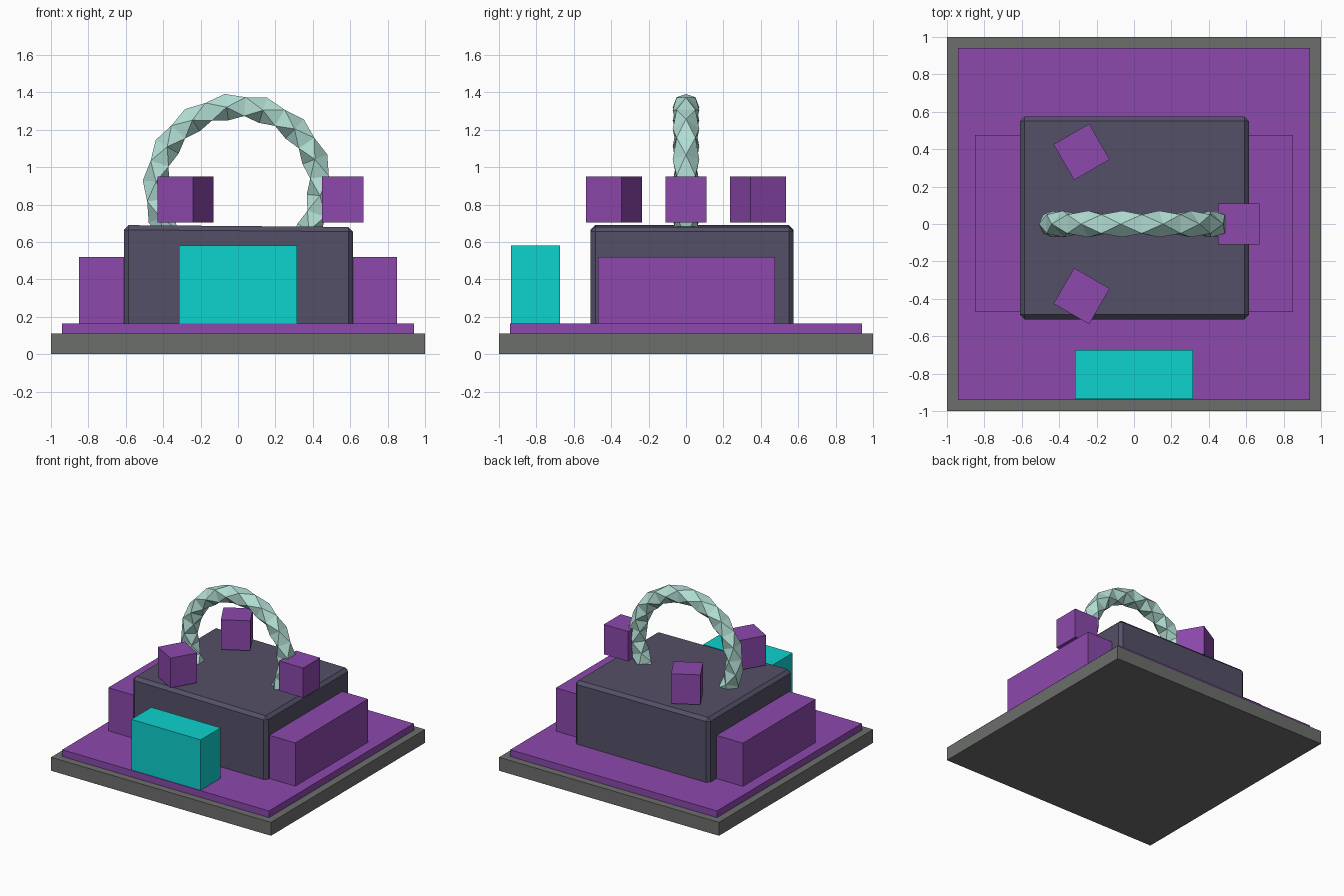
import bpy, bmesh
from math import cos, sin, pi, radians

if "Cube" in bpy.data.objects:
    bpy.data.objects.remove(bpy.data.objects["Cube"], do_unlink=True)


def material(name, rgb):
    m = bpy.data.materials.new(name)
    m.use_nodes = True
    m.diffuse_color = (*rgb, 1)
    m.node_tree.nodes["Principled BSDF"].inputs["Base Color"].default_value = (*rgb, 1)
    return m


grey = material("stone grey", (0.15, 0.156, 0.15))
purple = material("purple", (0.262, 0.065, 0.413))
cyan = material("cyan", (0.004, 0.645, 0.61))
slate = material("dark slate", (0.089, 0.08, 0.136))
mint = material("pale mint", (0.445, 0.73, 0.658))


def add(name, bm, mat):
    bmesh.ops.recalc_face_normals(bm, faces=bm.faces)
    mesh = bpy.data.meshes.new(name)
    bm.to_mesh(mesh)
    bm.free()
    mesh.materials.append(mat)
    ob = bpy.data.objects.new(name, mesh)
    bpy.context.collection.objects.link(ob)
    return ob


def box(name, mat, low, high):
    """Box between two opposite corners, origin at its centre."""
    bm = bmesh.new()
    bmesh.ops.create_cube(bm, size=1)
    bmesh.ops.scale(bm, vec=[h - l for l, h in zip(low, high)], verts=bm.verts)
    ob = add(name, bm, mat)
    ob.location = [(h + l) / 2 for l, h in zip(low, high)]
    return ob


# Stepped base
box("base_slab", grey, (-1, -1, 0), (1, 1, 0.11))
box("floor_plate", purple, (-0.94, -0.94, 0.11), (0.94, 0.94, 0.165))

# Main block with chamfered edges and a slightly sloping top
block = box("main_block", slate, (-0.61, -0.51, 0.12), (0.615, 0.575, 0.69))
for v in block.data.vertices:
    if v.co.z > 0 and v.co.x > 0:
        v.co.z -= 0.01
chamfer = block.modifiers.new("chamfer", "BEVEL")
chamfer.width = 0.025
chamfer.segments = 1

# Side benches and front step
for side, x in (("right", -0.72), ("left", 0.72)):
    box(side + "_bench", purple, (x - 0.13, -0.47, 0.165), (x + 0.13, 0.475, 0.52))
box("front_step", cyan, (-0.315, -0.935, 0.165), (0.315, -0.675, 0.58))

# Floating cubes, evenly spaced around the centre
for i in range(3):
    a = radians(120 * i)
    cube = box(f"floating_cube_{i + 1}", purple, (-0.11, -0.11, 0.705), (0.11, 0.11, 0.95))
    cube.location.x = 0.56 * cos(a)
    cube.location.y = 0.445 * sin(a)
    cube.rotation_euler.z = a

# Faceted ring: staggered four-point rings joined by triangles
RINGS, SIDES, MAJOR, MINOR = 28, 4, 0.44, 0.071
bm = bmesh.new()
rings = []
for i in range(RINGS):
    a = radians(98) + 2 * pi * i / RINGS
    ring = []
    for j in range(SIDES):
        b = 2 * pi * (j + (i % 2) / 2) / SIDES
        r = MAJOR + MINOR * cos(b)
        ring.append(bm.verts.new((r * cos(a), MINOR * sin(b), r * sin(a))))
    rings.append(ring)
for i in range(RINGS):
    p, q = rings[i], rings[(i + 1) % RINGS]
    for j in range(SIDES):
        k = (j + 1) % SIDES
        if i % 2 == 0:
            bm.faces.new((p[j], p[k], q[j]))
            bm.faces.new((p[k], q[k], q[j]))
        else:
            bm.faces.new((p[j], q[k], q[j]))
            bm.faces.new((p[j], p[k], q[k]))
arch = add("ring_arch", bm, mint)
arch.location.z = 0.885
